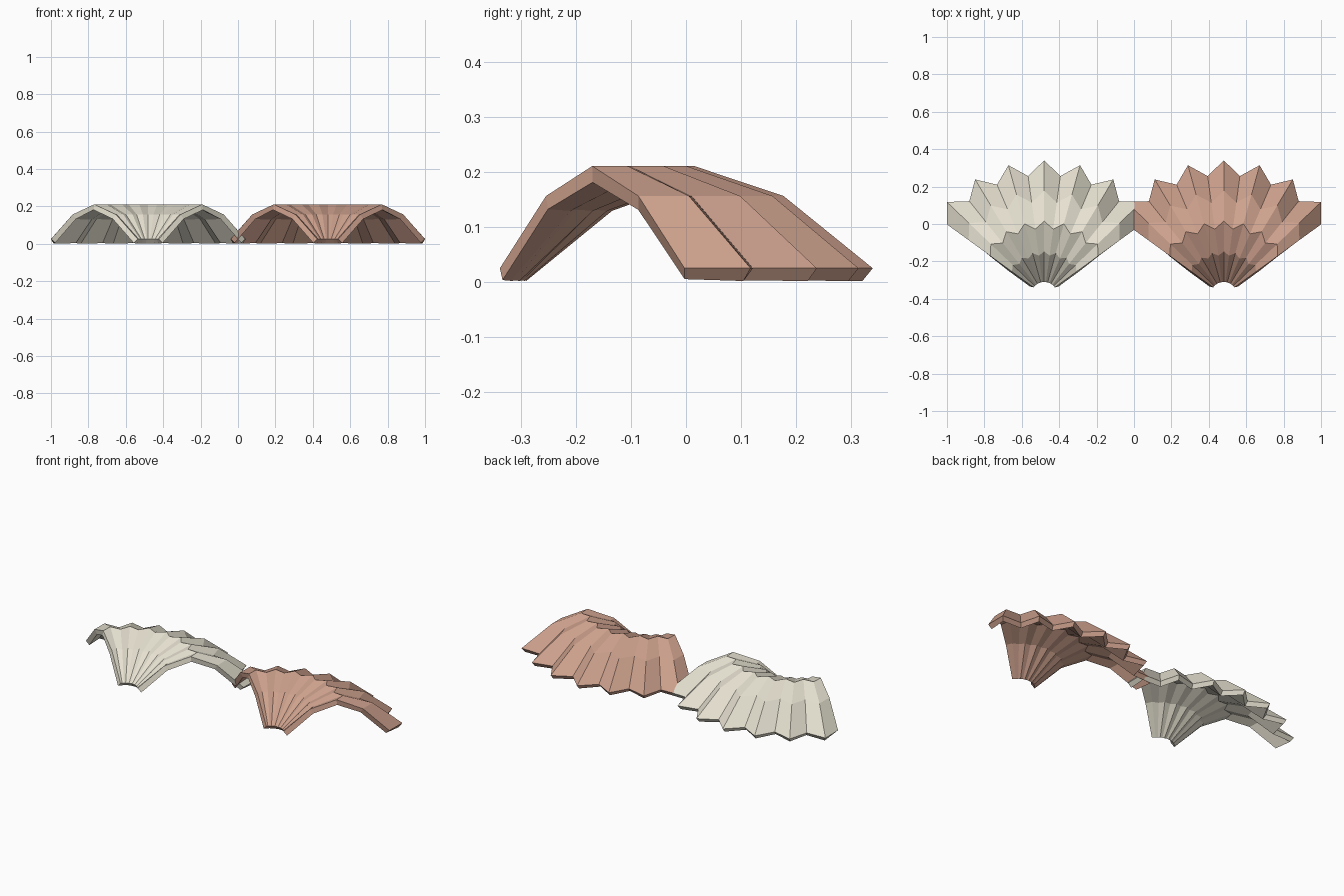
import bpy, math

if "Cube" in bpy.data.objects:
    bpy.data.objects.remove(bpy.data.objects["Cube"])

RAYS = 14             # pleat facets across the fan
SPREAD = math.radians(54)
STEPS = 4             # facets along the arched rib
HINGE_Y = -0.38


def fan_shell(name, cx, color):
    # Pleated fan: rays alternate short/long, each following the same arch
    verts, faces = [], []
    for i in range(RAYS + 1):
        a = -SPREAD + 2 * SPREAD * i / RAYS
        reach = 0.72 if i % 2 else 0.642
        for j in range(STEPS + 1):
            t = j / STEPS
            r = 0.07 + (reach - 0.07) * t
            z = 0.025 + 0.186 * math.sin(math.pi * t)
            verts.append((r * math.sin(a), r * math.cos(a), z))
    n = STEPS + 1
    for i in range(RAYS):
        for j in range(STEPS):
            k = i * n + j
            faces.append((k, k + 1, k + n + 1, k + n))
    mesh = bpy.data.meshes.new(name)
    mesh.from_pydata(verts, [], faces)
    # make sure the outside of the arch faces up
    if mesh.polygons[0].normal.z < 0:
        mesh.flip_normals()
    obj = bpy.data.objects.new(name, mesh)
    obj.location = (cx, HINGE_Y, 0)
    bpy.context.collection.objects.link(obj)

    # Wall thickness goes inward
    wall = obj.modifiers.new("wall", 'SOLIDIFY')
    wall.thickness = 0.03
    wall.offset = -1

    mat = bpy.data.materials.new(name + "_paint")
    mat.diffuse_color = (*color, 1)
    mat.use_nodes = True
    mat.node_tree.nodes["Principled BSDF"].inputs["Base Color"].default_value = mat.diffuse_color
    mesh.materials.append(mat)
    return obj


# Two matching shells side by side
fan_shell("cream_shell", -0.48, (0.80, 0.76, 0.64))
fan_shell("terracotta_shell", 0.48, (0.62, 0.36, 0.27))
